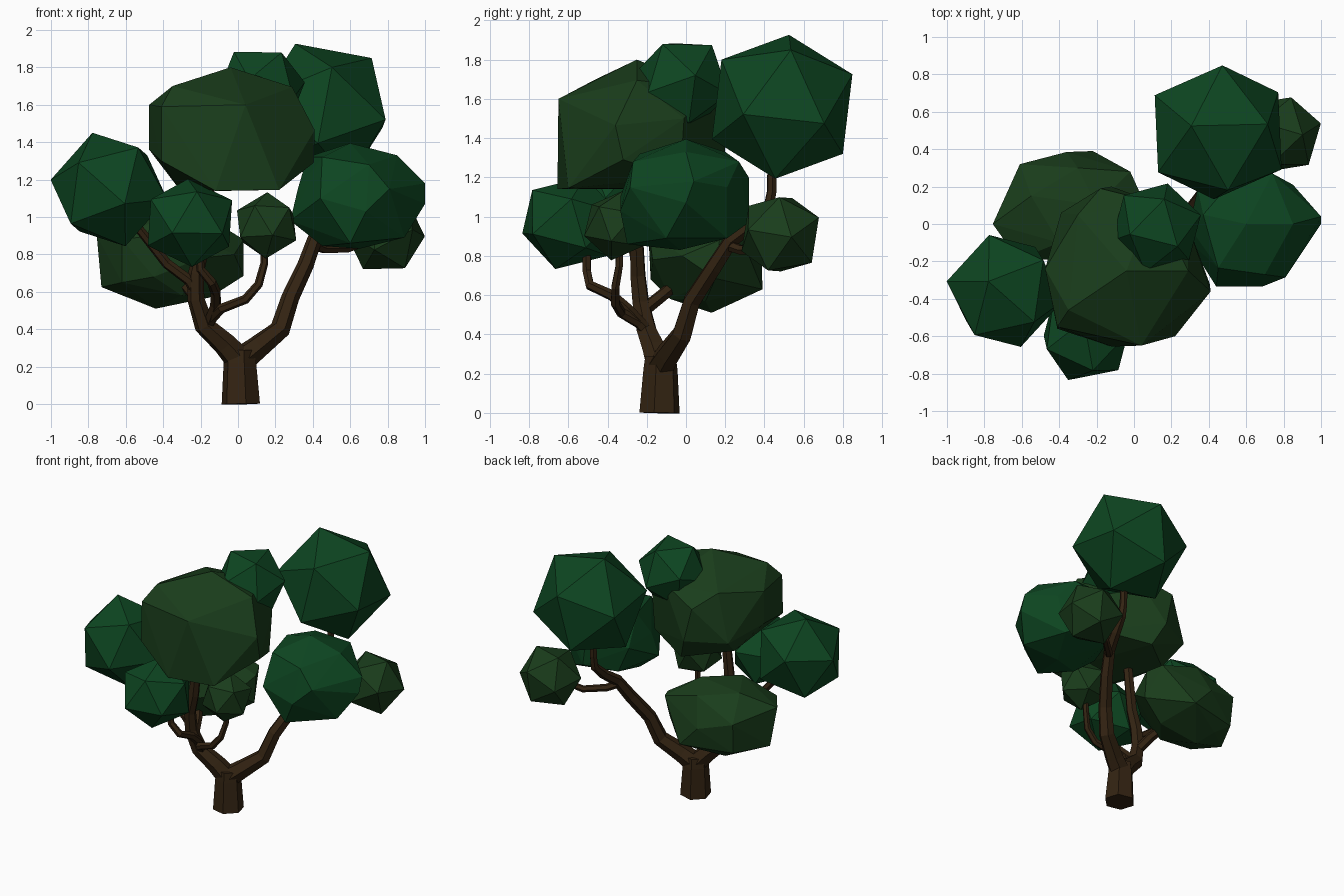
import bpy, bmesh
from mathutils import Vector, Matrix


def material(name, rgb):
    m = bpy.data.materials.new(name)
    m.diffuse_color = (*rgb, 1)
    return m


BARK = material("bark", (0.033, 0.017, 0.006))
PINE = material("deep_green", (0.004, 0.06, 0.015))
OLIVE = material("olive_green", (0.010, 0.046, 0.011))


def add_mesh(name, bm, mat, location=(0, 0, 0)):
    me = bpy.data.meshes.new(name)
    bm.to_mesh(me)
    bm.free()
    me.materials.append(mat)
    ob = bpy.data.objects.new(name, me)
    ob.location = location
    bpy.context.collection.objects.link(ob)


def frame(a, b):
    # orthonormal frame from two neighbouring corner directions
    a, b = Vector(a).normalized(), Vector(b).normalized()
    e1, e2 = (a + b).normalized(), (a - b).normalized()
    return Matrix((e1, e2, e1.cross(e2))).transposed()


def leaf_clump(name, centre, radii, mat, a, b):
    # twenty-sided ball, turned so two neighbouring corners point along a and b
    bm = bmesh.new()
    bmesh.ops.create_icosphere(bm, subdivisions=1, radius=1)
    bm.edges.ensure_lookup_table()
    p, q = (v.co.copy() for v in bm.edges[0].verts)
    turn = frame(a, b) @ frame(p, q).transposed()
    for v in bm.verts:
        v.co = Vector(c * r for c, r in zip(turn @ v.co, radii))
    add_mesh(name, bm, mat, centre)


def hull_clump(name, pts, mat):
    # irregular faceted boulder wrapped around a few corner points
    bm = bmesh.new()
    for p in pts:
        bm.verts.new(p)
    res = bmesh.ops.convex_hull(bm, input=bm.verts[:])
    inner = [v for v in res["geom_interior"] if isinstance(v, bmesh.types.BMVert)]
    bmesh.ops.delete(bm, geom=inner, context='VERTS')
    bmesh.ops.recalc_face_normals(bm, faces=bm.faces[:])
    add_mesh(name, bm, mat)


def branch(name, pts):
    # six-sided tapering tube through (x, y, z, radius) points
    cu = bpy.data.curves.new(name, 'CURVE')
    cu.dimensions = '3D'
    cu.bevel_depth = 1
    cu.bevel_resolution = 1
    cu.use_fill_caps = True
    sp = cu.splines.new('POLY')
    sp.use_smooth = False
    sp.points.add(len(pts) - 1)
    for p, (x, y, z, r) in zip(sp.points, pts):
        p.co = (x, y, z, 1)
        p.radius = r
    cu.materials.append(BARK)
    ob = bpy.data.objects.new(name, cu)
    bpy.context.collection.objects.link(ob)


# trunk and the two main limbs
branch("trunk", [(.015, -.135, 0, .106), (.01, -.13, .22, .09), (.01, -.13, .29, .08)])
branch("left_limb", [(.01, -.13, .23, .075), (-.07, -.16, .32, .065), (-.18, -.2, .42, .055),
                     (-.225, -.23, .56, .046), (-.225, -.245, .7, .042),
                     (-.19, -.25, .84, .038), (-.14, -.25, 1.3, .03)])
branch("right_limb", [(.01, -.13, .23, .075), (.1, -.09, .3, .065), (.225, -.02, .4, .055),
                      (.28, .03, .57, .048), (.36, .14, .74, .044), (.41, .23, .88, .04),
                      (.445, .34, .96, .035), (.462, .42, 1.04, .03), (.46, .437, 1.13, .026),
                      (.46, .44, 1.35, .026)])

# smaller branches
branch("front_branch", [(-.16, -.2, .42, .034), (-.12, -.3, .53, .03), (-.12, -.38, .6, .028),
                        (-.14, -.49, .65, .026), (-.2, -.505, .72, .024), (-.22, -.51, .95, .022)])
branch("middle_branch", [(-.14, -.24, .46, .03), (-.09, -.33, .51, .026), (.04, -.36, .56, .025),
                         (.11, -.36, .64, .023), (.14, -.34, .75, .021), (.145, -.34, .95, .02)])
branch("left_branch", [(-.21, -.23, .57, .032), (-.26, -.25, .66, .03),
                       (-.38, -.25, .75, .028), (-.62, -.32, 1.05, .022)])
branch("back_branch", [(-.21, -.22, .52, .035), (-.25, -.12, .6, .033), (-.35, .02, .72, .03)])
branch("right_branch", [(.39, .2, .86, .03), (.46, .28, .83, .026),
                        (.58, .39, .83, .024), (.77, .47, .9, .02)])

# large irregular clumps
hull_clump("crown_leaves", [
    (-.04, -.25, 1.8), (.04, -.65, 1.6), (-.12, -.655, 1.14), (.22, -.6, 1.145),
    (-.41, -.56, 1.3), (-.41, -.55, 1.59), (-.475, -.24, 1.6), (-.475, -.24, 1.36),
    (-.35, -.46, 1.7), (.29, -.25, 1.695), (.41, -.36, 1.465), (.405, -.32, 1.29),
    (.29, -.01, 1.5), (.28, -.03, 1.2), (-.12, .2, 1.3), (-.18, .19, 1.55),
    (.1, .12, 1.65), (-.3, .05, 1.65), (-.39, .06, 1.3), (-.05, .13, 1.14),
    (-.33, -.1, 1.17)], OLIVE)
hull_clump("low_back_leaves", [
    (-.44, .13, .51), (-.755, 0, .9), (-.73, .05, .625), (-.15, .1, .57),
    (.03, .15, .685), (.03, .17, .88), (-.61, .32, .85), (-.6, .3, .63),
    (-.36, .385, .78), (-.22, .39, .63), (-.02, .28, .9), (-.45, -.18, .68),
    (-.2, -.17, .78), (-.3, -.19, .92), (-.62, -.19, .88), (-.62, -.14, .65),
    (-.55, .15, 1.01), (-.2, .1, 1.02), (-.3, .3, .98), (-.3, -.08, .58),
    (-.02, -.02, .8), (-.4, -.1, 1.01), (-.5, .25, .565)], OLIVE)
hull_clump("right_leaves", [
    (.6, 0, 1.395), (.85, 0, 1.33), (1, .04, 1.18), (1, 0, 1.07), (.89, -.1, .89),
    (.65, -.03, .83), (.45, -.1, .845), (.28, -.08, .98), (.32, -.05, 1.15),
    (.37, .05, 1.32), (.81, -.285, 1.15), (.685, -.335, 1.03), (.44, -.335, 1.1),
    (.6, -.3, .86), (.45, -.235, 1.32), (.7, -.27, 1.28), (.74, .27, 1.28),
    (.85, .21, 1.15), (.6, .32, 1.2), (.63, .32, .97), (.78, .21, .89),
    (.34, .19, 1.12), (.42, .2, .93), (.5, .2, 1.33)], PINE)

# twenty-sided clumps
leaf_clump("high_back_leaves", (.45, .49, 1.56), (.395,) * 3, PINE,
           (-.145, .035, .37), (.27, .045, .295))
leaf_clump("left_leaves", (-.69, -.358, 1.147), (.32,) * 3, PINE,
           (-.31, .05, .04), (-.0775, .05, .307))
leaf_clump("front_leaves", (-.257, -.59, .968), (.26, .27, .245), PINE,
           (-.1, -.24, -.04), (.016, -.05, -.22))
leaf_clump("middle_leaves", (.153, -.35, .955), (.18,) * 3, OLIVE,
           (.0, -.03, -.17), (.15, -.03, -.08))
leaf_clump("top_leaves", (.12, -.02, 1.68), (.25,) * 3, PINE,
           (-.157, -.03, .2), (.125, -.1, .19))
leaf_clump("back_right_leaves", (.785, .48, .91), (.222,) * 3, OLIVE,
           (.2, .04, -.02), (.04, .2, .09))
